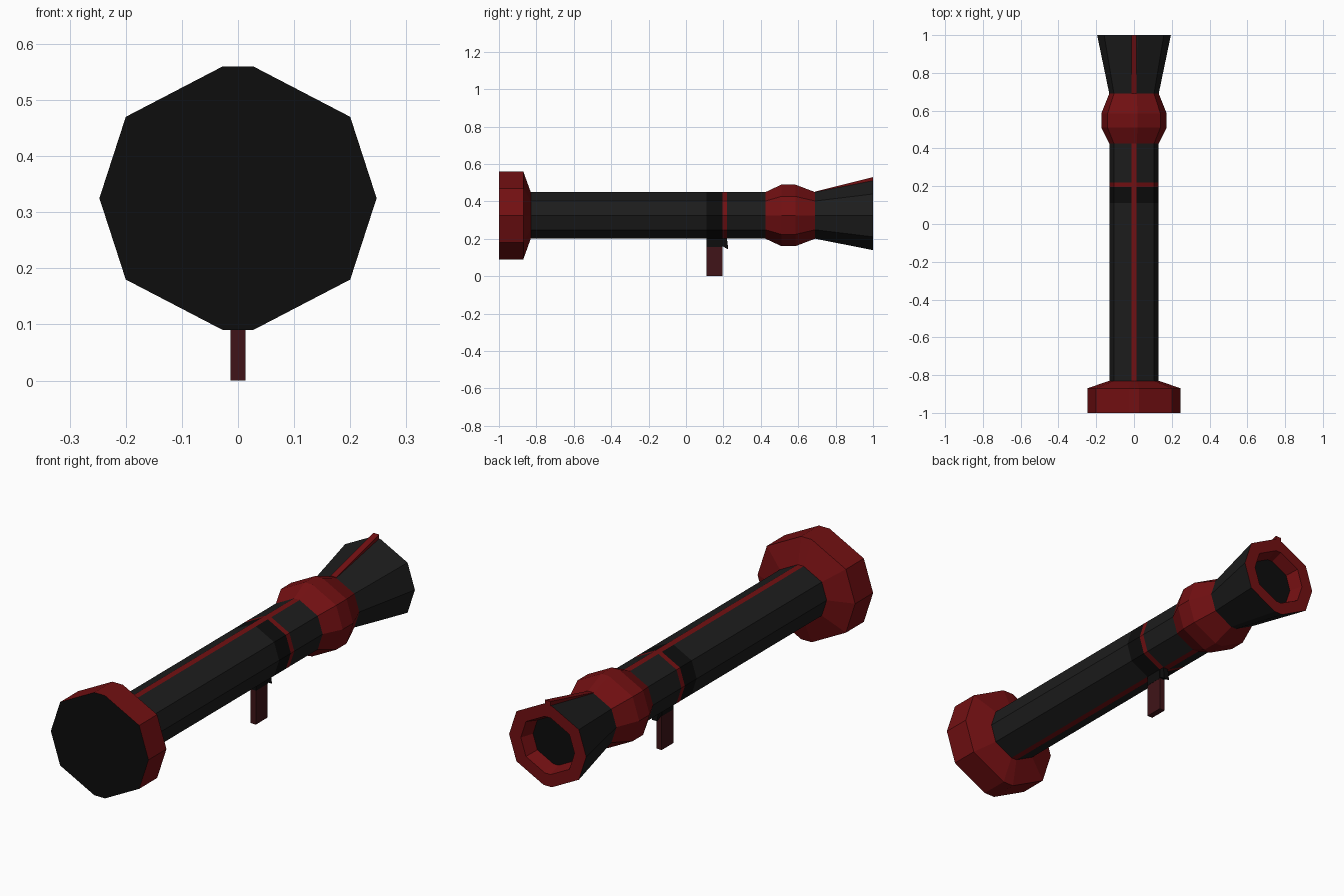
import bpy, bmesh

if "Cube" in bpy.data.objects:
    bpy.data.objects.remove(bpy.data.objects["Cube"])

ZC = 0.325  # height of the barrel axis


def material(name, rgb):
    m = bpy.data.materials.new(name)
    m.diffuse_color = (*rgb, 1)
    m.use_nodes = True
    m.node_tree.nodes["Principled BSDF"].inputs["Base Color"].default_value = m.diffuse_color
    return m


BLACK = material("black", (0.012, 0.012, 0.012))
DARK = material("dark_black", (0.004, 0.004, 0.004))
RED = material("red", (0.17, 0.005, 0.006))
GRIP = material("grip_brown", (0.05, 0.007, 0.009))

# ten-sided cross-section: flat strip on top and bottom
QUARTER = [(0.027, 0.235), (0.2, 0.145), (0.247, 0)]
RIGHT = QUARTER + [(x, -z) for x, z in QUARTER[1::-1]]
SECTION = RIGHT + [(-x, z) for x, z in RIGHT[::-1]]


def finish(name, bm, mats):
    bmesh.ops.recalc_face_normals(bm, faces=bm.faces)
    me = bpy.data.meshes.new(name)
    bm.to_mesh(me)
    bm.free()
    for m in mats:
        me.materials.append(m)
    ob = bpy.data.objects.new(name, me)
    bpy.context.collection.objects.link(ob)
    return ob


def loft(name, stations, mats, stripes=(), caps=(0, 0), spans=None):
    """Skin the section through (y, scale) stations; stripes lists red sides."""
    bm = bmesh.new()
    rings = []
    for y, s in stations:
        rings.append([bm.verts.new((x * s, y, ZC + z * s)) for x, z in SECTION])
    n = len(SECTION)
    for i in range(len(rings) - 1):
        for j in range(n):
            k = (j + 1) % n
            f = bm.faces.new((rings[i][j], rings[i][k], rings[i + 1][k], rings[i + 1][j]))
            f.material_index = 1 if j in stripes else (spans[i] if spans else 0)
    for ring, m in zip((rings[0], rings[-1]), caps):
        bm.faces.new(ring).material_index = m
    return finish(name, bm, mats)


def prism(name, outline, half, mat):
    """Extrude a (y, z) outline across x."""
    bm = bmesh.new()
    a = [bm.verts.new((-half, y, z)) for y, z in outline]
    b = [bm.verts.new((half, y, z)) for y, z in outline]
    bm.faces.new(a)
    bm.faces.new(b)
    n = len(a)
    for i in range(n):
        k = (i + 1) % n
        bm.faces.new((a[i], a[k], b[k], b[i]))
    return finish(name, bm, [mat])


T = 0.53      # tube scale
TOP, BOTTOM = 9, 4   # section sides forming the narrow strips

# rear flange with a black end plate
loft("rear_flange", [(-1, 1), (-0.87, 1), (-0.83, T)], [RED, DARK], caps=(1, 0))

# main tube with dark band, red ring and top/bottom stripe
loft("barrel_tube", [(-0.83, T), (0.11, T), (0.195, T), (0.22, T), (0.43, T)],
     [BLACK, RED, DARK], stripes=(TOP, BOTTOM), spans=[0, 2, 1, 0])

# swollen collar
loft("collar", [(0.425, T), (0.51, 0.7), (0.585, 0.7), (0.69, T)], [RED])

# flared muzzle with red rim and recessed bore
loft("muzzle", [(0.69, T), (1, 0.79), (1, 0.55), (0.94, 0.47)],
     [BLACK, RED, DARK], spans=[0, 1, 1], caps=(0, 2))

# raised stripe along the top of the muzzle
prism("muzzle_stripe", [(0.69, 0.43), (0.69, 0.452), (1, 0.53), (1, 0.495)], 0.0145, RED)

# grip, its dark mount and the trigger
prism("grip", [(0.11, 0), (0.195, 0), (0.195, 0.155), (0.11, 0.155)], 0.0135, GRIP)
prism("grip_mount", [(0.11, 0.155), (0.195, 0.155), (0.195, 0.21), (0.11, 0.21)], 0.0145, DARK)
prism("trigger", [(0.195, 0.21), (0.218, 0.21), (0.226, 0.143), (0.195, 0.16)], 0.0135, DARK)
